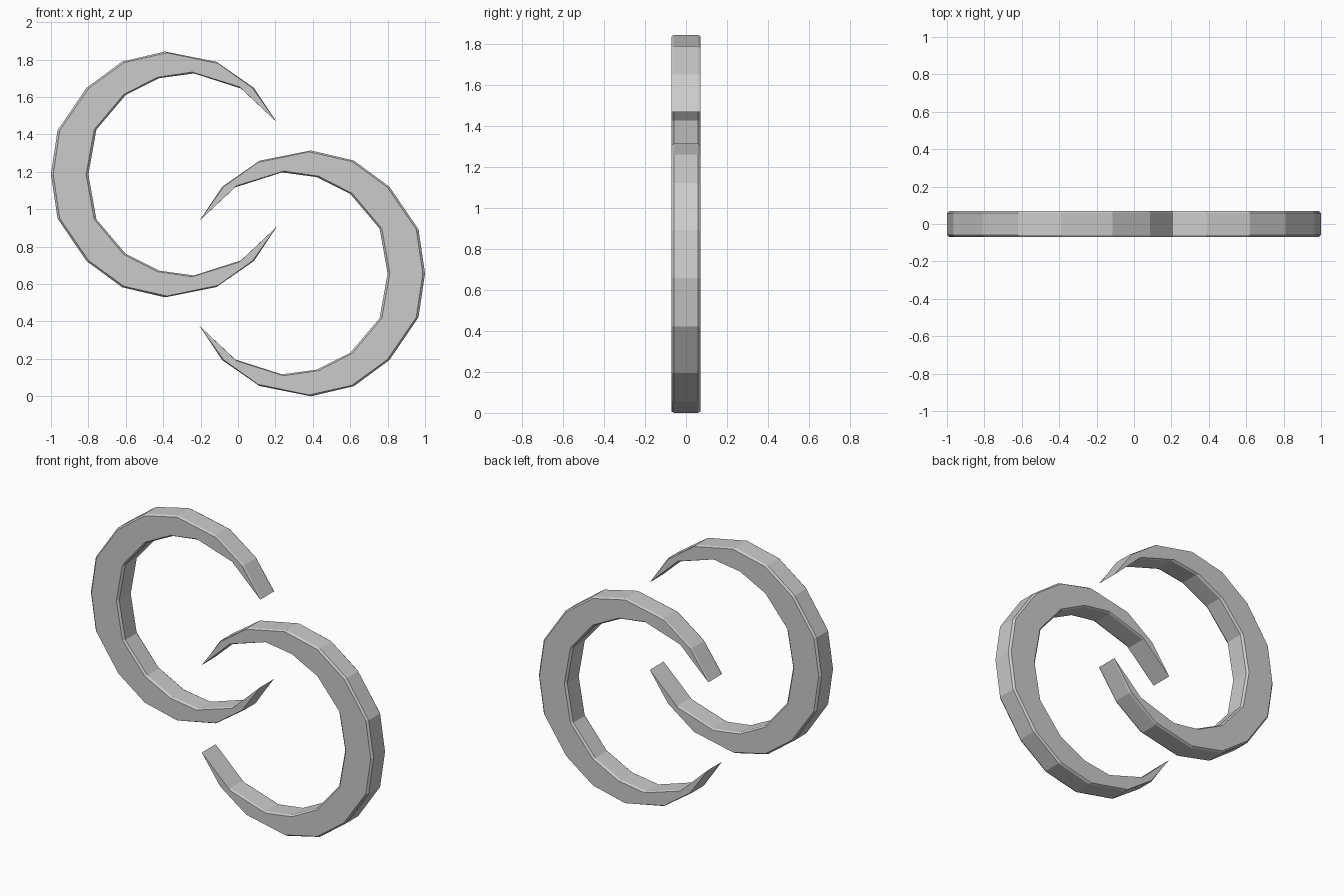
import bpy, bmesh
from mathutils import Vector

if "Cube" in bpy.data.objects:
    bpy.data.objects.remove(bpy.data.objects["Cube"])

# Upper half of a crescent, from the thick middle towards the tip (x, z)
OUTER = [(-1.0, 0), (-0.965, 0.235), (-0.81, 0.463), (-0.62, 0.603),
         (-0.39, 0.657), (-0.115, 0.602), (0.085, 0.463)]
INNER = [(-0.80, 0), (-0.757, 0.24), (-0.60, 0.425), (-0.42, 0.515),
         (-0.235, 0.54), (0.015, 0.46), (0.015, 0.46)]
TIP = (0.207, 0.28)
HALF, CHAMFER = 0.07, 0.012


def toward(a, b):
    """Move a towards b by the chamfer, less where the crescent is thin."""
    a, b = Vector(a), Vector(b)
    d = b - a
    return tuple(a + d.normalized() * min(CHAMFER, d.length * 0.12))


def outline(outer, inner):
    """Closed loop: mirrored about the middle, out along the rim and back."""
    half = outer + [TIP] + inner[:-1][::-1]
    mirrored = [(x, -z) for x, z in half[1:-1]]
    return half + mirrored[::-1]


def crescent(name, side, height):
    full = outline(OUTER, INNER)
    inset = outline([toward(o, i) for o, i in zip(OUTER, INNER)],
                    [toward(i, o) for o, i in zip(OUTER, INNER)])
    bm = bmesh.new()
    layers = [(inset, -HALF), (full, -HALF + CHAMFER),
              (full, HALF - CHAMFER), (inset, HALF)]
    rings = [[bm.verts.new((side * x, y, z + height)) for x, z in pts]
             for pts, y in layers]
    # Chamfers and rim walls
    n = len(full)
    for a, b in zip(rings, rings[1:]):
        for k in range(n):
            j = (k + 1) % n
            bm.faces.new((a[k], a[j], b[j], b[k]))
    # Front and back faces, split across the crescent's thickness
    m = len(OUTER)
    for r in (rings[0], rings[-1]):
        up = r[:2 * m]
        low = [r[0]] + r[:2 * m - 1:-1] + [r[2 * m - 1]]
        for h in (up, low):
            for k in range(m - 2):
                bm.faces.new((h[k], h[k + 1], h[2 * m - 2 - k], h[2 * m - 1 - k]))
            bm.faces.new((h[m - 2], h[m - 1], h[m], h[m + 1]))
    bmesh.ops.recalc_face_normals(bm, faces=bm.faces)
    mesh = bpy.data.meshes.new(name)
    bm.to_mesh(mesh)
    bm.free()
    bpy.context.collection.objects.link(bpy.data.objects.new(name, mesh))


# Two interlocking crescents facing each other
crescent("upper_left_crescent", 1, 1.186)
crescent("lower_right_crescent", -1, 0.657)
